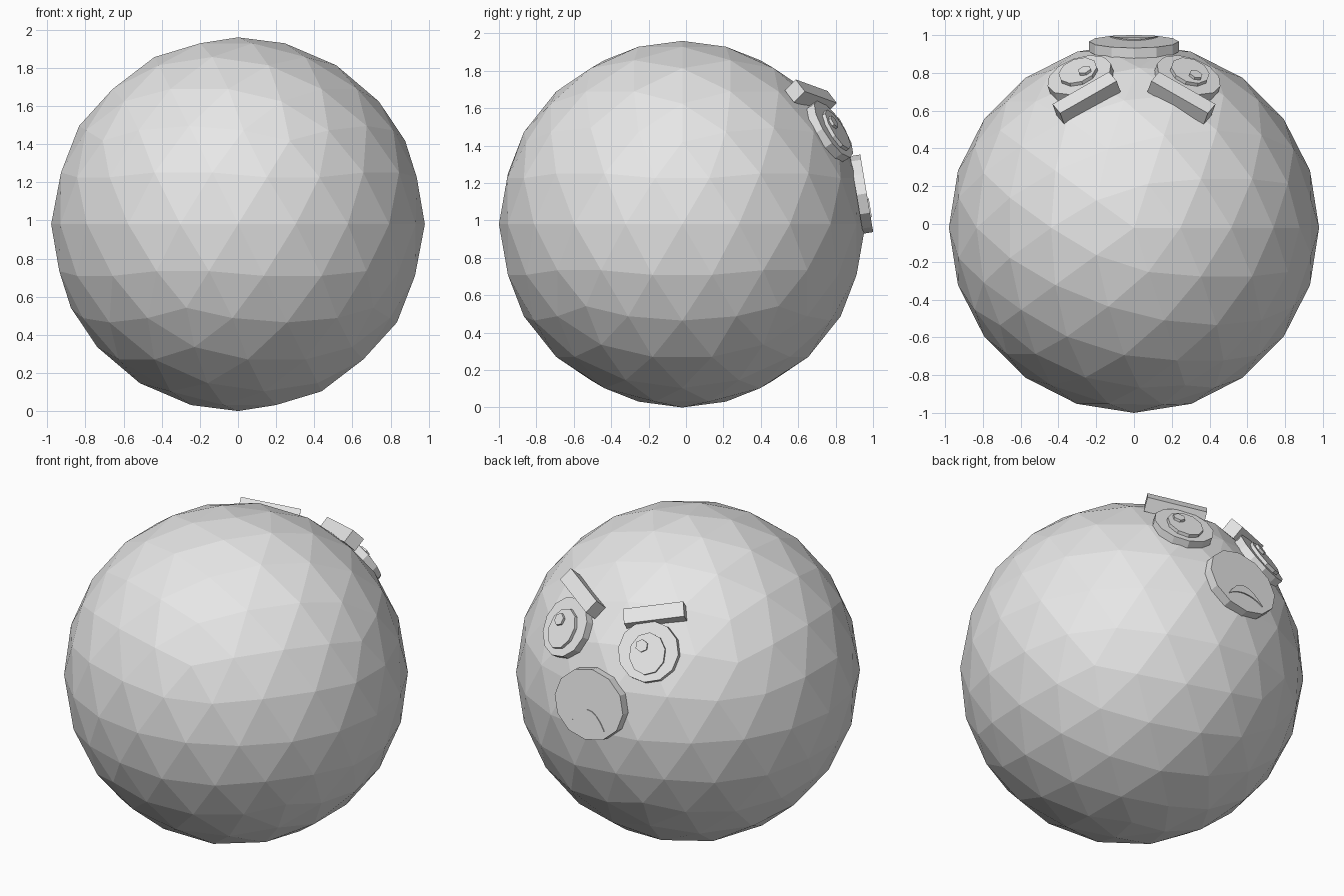
import bpy, bmesh, math
from mathutils import Matrix, Vector

if "Cube" in bpy.data.objects:
    bpy.data.objects.remove(bpy.data.objects["Cube"])

CENTRE = Vector((0, -0.02, 0.98))
R = 0.98

grey = bpy.data.materials.new("plain_grey")
grey.diffuse_color = (0.8, 0.8, 0.8, 1)
grey.use_nodes = True
grey.node_tree.nodes["Principled BSDF"].inputs["Base Color"].default_value = grey.diffuse_color


def finish(name, bm):
    bmesh.ops.recalc_face_normals(bm, faces=bm.faces)
    me = bpy.data.meshes.new(name)
    bm.to_mesh(me)
    bm.free()
    me.materials.append(grey)
    ob = bpy.data.objects.new(name, me)
    bpy.context.collection.objects.link(ob)
    return ob


def frame(direction, radius):
    """Tangent frame on the ball: local x sideways (-x), y up, z outward."""
    n = Vector(direction).normalized()
    u = Vector((0, 0, 1)).cross(n).normalized()
    v = n.cross(u)
    m = Matrix((u, v, n)).transposed().to_4x4()
    m.translation = CENTRE + n * radius
    return m


def disc(name, m, rx, ry, bottom, top, sides, off=(0, 0)):
    """Flat prism standing on the tangent frame between two heights."""
    bm = bmesh.new()
    local = (Matrix.Translation((off[0], off[1], (bottom + top) / 2))
             @ Matrix.Diagonal((rx, ry, top - bottom, 1)))
    bmesh.ops.create_cone(bm, cap_ends=True, segments=sides, radius1=1,
                          radius2=1, depth=1, matrix=m @ local)
    return finish(name, bm)


# Faceted ball body
bm = bmesh.new()
bmesh.ops.create_icosphere(bm, subdivisions=3, radius=R,
                           matrix=Matrix.Translation(CENTRE))
finish("body", bm)

# Muzzle disc on the +y side
muzzle = frame((0, 0.985, 0.165), 1.0)
disc("muzzle", muzzle, 0.237, 0.21, -0.055, 0.0, 12)

# Down-turned crescent mouth, a thin plate on the muzzle
bm = bmesh.new()
steps = [i / 4 - 1 for i in range(9)]
pts = [(0.125 * s, -0.13 + 0.10 * (1 - s * s)) for s in steps]
pts += [(0.125 * s, -0.13 + 0.045 * (1 - s * s)) for s in reversed(steps[1:-1])]
face = bm.faces.new([bm.verts.new((x, y, -0.002)) for x, y in pts])
ext = bmesh.ops.extrude_face_region(bm, geom=[face])
bmesh.ops.translate(bm, vec=(0, 0, 0.008),
                    verts=[g for g in ext["geom"] if isinstance(g, bmesh.types.BMVert)])
bm.transform(muzzle)
finish("mouth", bm)

# Eyes and slanted brows on both sides
for side, label in ((-1, "left"), (1, "right")):
    eye = frame((0.29 * side, 0.81, 0.51), 1.0)
    disc(f"eye_{label}", eye, 0.178, 0.178, -0.065, 0.0, 12)
    disc(f"iris_{label}", eye, 0.106, 0.122, -0.01, 0.02, 10, (0, -0.015))
    disc(f"glint_{label}", eye, 0.037, 0.037, 0.01, 0.035, 6, (-0.035, 0.025))

    brow = frame((0.254 * side, 0.695, 0.69), 1.0)
    bm = bmesh.new()
    bmesh.ops.create_cube(
        bm, size=1,
        matrix=brow @ Matrix.Rotation(math.radians(-14 * side), 4, 'Z')
        @ Matrix.Diagonal((0.35, 0.09, 0.085, 1)))
    finish(f"brow_{label}", bm)
